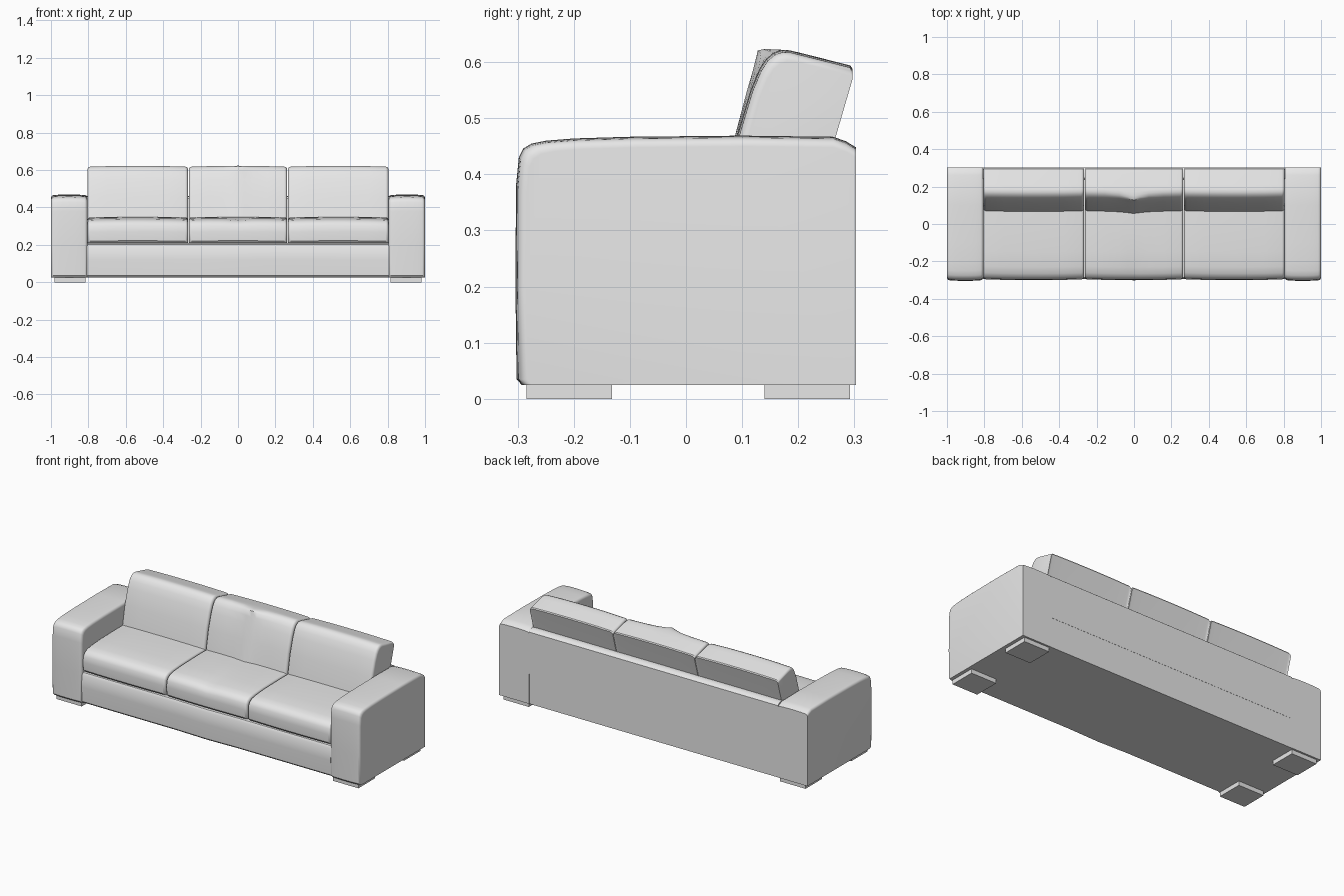
import bpy, bmesh, math

cube = bpy.data.objects.get("Cube")
if cube:
    bpy.data.objects.remove(cube, do_unlink=True)

# One upholstery colour
GREY = (0.8, 0.8, 0.8, 1)
mat = bpy.data.materials.new("light grey upholstery")
mat.use_nodes = True
mat.diffuse_color = GREY
mat.node_tree.nodes["Principled BSDF"].inputs["Base Color"].default_value = GREY


def loft(name, sections):
    """Skin a list of (x, [(y, z), ...]) cross-sections and cap the ends."""
    bm = bmesh.new()
    rings = [[bm.verts.new((x, y, z)) for y, z in prof] for x, prof in sections]
    n = len(rings[0])
    for a, b in zip(rings, rings[1:]):
        for i in range(n):
            j = (i + 1) % n
            bm.faces.new((a[i], a[j], b[j], b[i]))
    bm.faces.new(rings[0])
    bm.faces.new(rings[-1])
    bmesh.ops.recalc_face_normals(bm, faces=bm.faces)
    mesh = bpy.data.meshes.new(name)
    bm.to_mesh(mesh)
    bm.free()
    mesh.materials.append(mat)
    obj = bpy.data.objects.new(name, mesh)
    bpy.context.collection.objects.link(obj)
    bpy.ops.object.select_all(action="DESELECT")
    obj.select_set(True)
    bpy.context.view_layer.objects.active = obj
    bpy.ops.object.shade_smooth_by_angle(angle=math.radians(35))
    return obj


def shrink(prof, inset):
    """Pull the front and top of a profile in, keeping its back and bottom."""
    back, low = max(p[0] for p in prof), min(p[1] for p in prof)
    depth, height = back - min(p[0] for p in prof), max(p[1] for p in prof) - low
    return [(back + (y - back) * (1 - inset / depth),
             low + (z - low) * (1 - inset / height)) for y, z in prof]


def rounded(prof, x0, x1, r, crown=0.0, seam=None):
    """Cross-sections with rounded ends, a slight crown and an optional centre seam."""
    steps = 5
    ends = []
    for i in range(steps + 1):
        a = math.pi / 2 * i / steps
        ends.append((r * (1 - math.cos(a)), r * (1 - math.sin(a)) + crown))
    left = [(x0 + d, shrink(prof, s)) for d, s in ends]
    right = [(x1 - d, shrink(prof, s)) for d, s in reversed(ends)]
    mid, half = (x0 + x1) / 2, (x1 - x0) / 2
    inner = []
    for t in (-0.6, -0.3, -0.12, 0, 0.12, 0.3, 0.6):
        p = shrink(prof, crown * t * t)
        if seam:
            w = max(0, 1 - abs(t) / 0.45) ** 1.5
            p = [(a + (c - a) * w, b + (d - b) * w) for (a, b), (c, d) in zip(p, seam)]
        inner.append((mid + t * half, p))
    return left + inner + right


def box_profile(y0, y1, z0, z1):
    return [(y0, z0), (y1, z0), (y1, z1), (y0, z1)]


# Arms and feet, mirrored on both sides
arm = [(-0.293, 0.025), (0.303, 0.025), (0.303, 0.448), (0.285, 0.459),
       (0.262, 0.467), (0.1, 0.469), (-0.1, 0.467), (-0.2, 0.464), (-0.25, 0.46),
       (-0.275, 0.455), (-0.29, 0.446), (-0.298, 0.43), (-0.303, 0.38),
       (-0.304, 0.2), (-0.302, 0.035)]
for side, label in ((1, "left"), (-1, "right")):
    secs = [(side * x, p) for x, p in rounded(arm, 0.805, 1.0, 0.016, 0.003)]
    loft(label + "_arm", secs)
    for place, y0, y1 in (("front", -0.284, -0.132), ("back", 0.14, 0.292)):
        prof = box_profile(y0, y1, 0, 0.026)
        loft(f"{label}_{place}_foot", [(side * 0.815, prof), (side * 0.98, prof)])

# Base and back panel between the arms
base = [(-0.282, 0.025), (0.302, 0.025), (0.302, 0.207), (-0.27, 0.207),
        (-0.285, 0.203), (-0.293, 0.19), (-0.295, 0.12), (-0.292, 0.035)]
bulge = [(y - 0.006 if y < 0 else y, z) for y, z in base]
loft("base", [(-0.808, base), (-0.2, base), (0, bulge), (0.2, base), (0.808, base)])
panel = [(0.235, 0.2), (0.303, 0.2), (0.303, 0.446), (0.29, 0.456),
         (0.27, 0.46), (0.245, 0.458), (0.235, 0.448)]
loft("back_panel", [(-0.808, panel), (0.808, panel)])

# Seat and back cushions
seat = [(-0.288, 0.211), (0.22, 0.211), (0.22, 0.35), (0, 0.351), (-0.15, 0.348),
        (-0.23, 0.342), (-0.265, 0.335), (-0.285, 0.323), (-0.296, 0.305),
        (-0.3, 0.27), (-0.297, 0.222)]
seat_seam = [(y, z - 0.006 if y < -0.2 and z > 0.3 else z) for y, z in seat]
back = [(0.064, 0.335), (0.226, 0.335), (0.262, 0.47), (0.297, 0.588),
        (0.293, 0.594), (0.21, 0.615), (0.185, 0.621), (0.17, 0.622),
        (0.156, 0.617), (0.143, 0.606), (0.131, 0.588), (0.115, 0.55), (0.088, 0.46)]
back_seam = [(0.052, 0.335), (0.226, 0.335), (0.262, 0.47), (0.297, 0.588),
             (0.293, 0.594), (0.21, 0.615), (0.17, 0.622), (0.15, 0.623),
             (0.138, 0.623), (0.128, 0.621), (0.12, 0.588), (0.109, 0.55), (0.085, 0.46)]
for label, x0, x1 in (("right", -0.805, -0.267), ("centre", -0.263, 0.263),
                      ("left", 0.267, 0.805)):
    centre = label == "centre"
    loft(label + "_seat_cushion",
         rounded(seat, x0, x1, 0.014, 0.004, seat_seam if centre else None))
    loft(label + "_back_cushion",
         rounded(back, x0, x1, 0.016, 0.004, back_seam if centre else None))
